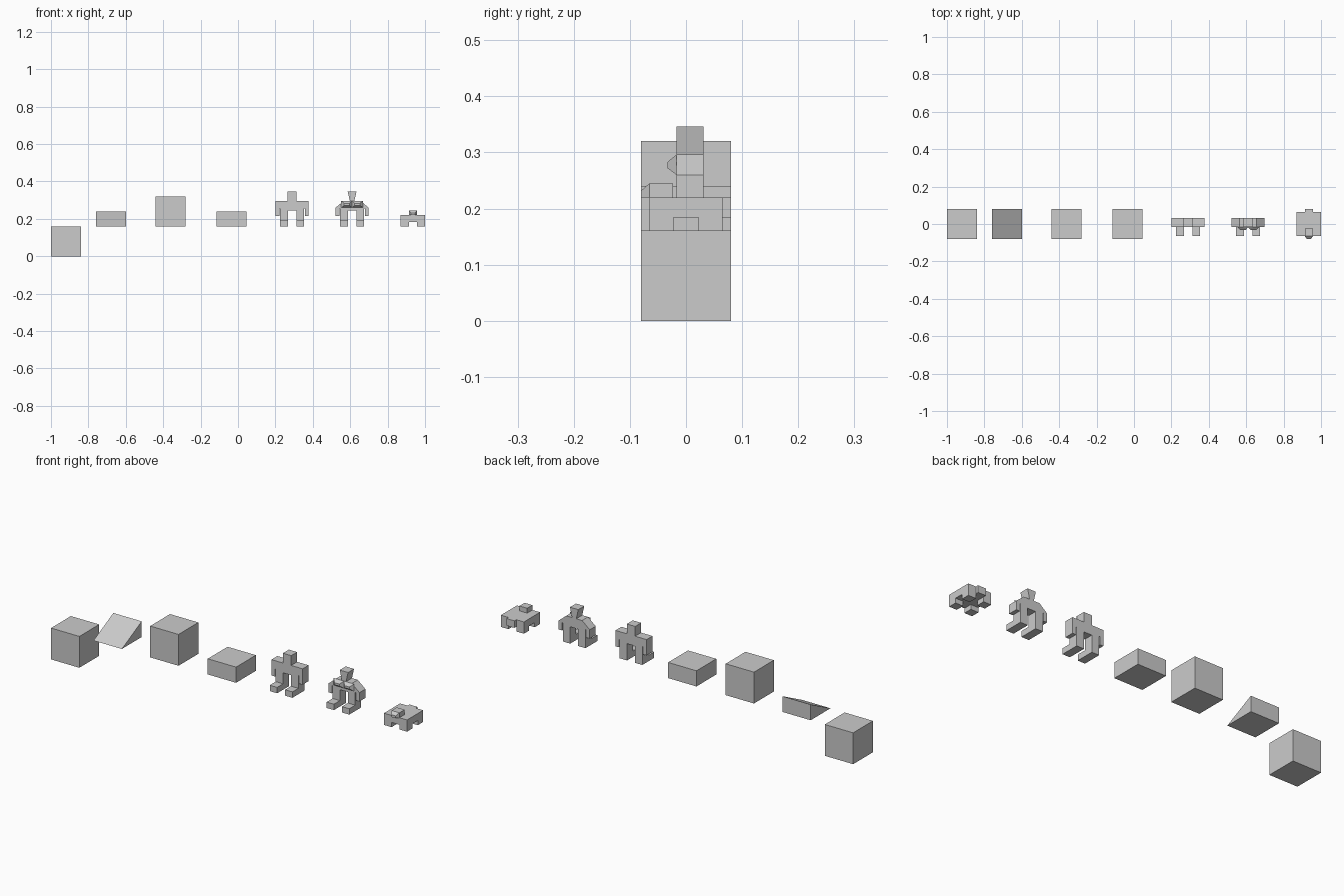
import bpy, bmesh

if "Cube" in bpy.data.objects:
    bpy.data.objects.remove(bpy.data.objects["Cube"])


def finish(name, bm):
    bmesh.ops.recalc_face_normals(bm, faces=bm.faces)
    me = bpy.data.meshes.new(name)
    bm.to_mesh(me)
    bm.free()
    ob = bpy.data.objects.new(name, me)
    bpy.context.collection.objects.link(ob)
    return ob


def loft(name, a, b):
    """Solid between two matching outlines of 3D points."""
    bm = bmesh.new()
    va = [bm.verts.new(p) for p in a]
    vb = [bm.verts.new(p) for p in b]
    n = len(a)
    bm.faces.new(va)
    bm.faces.new(vb[::-1])
    for i in range(n):
        bm.faces.new((va[i], vb[i], vb[(i + 1) % n], va[(i + 1) % n]))
    return finish(name, bm)


def rect(x0, x1, z0, z1, y):
    return [(x0, y, z0), (x1, y, z0), (x1, y, z1), (x0, y, z1)]


def box(name, x0, x1, y0, y1, z0, z1):
    return loft(name, rect(x0, x1, z0, z1, y0), rect(x0, x1, z0, z1, y1))


def extrude(name, half, cx, y0, y1):
    """Mirror a half outline (x, z) about cx and extrude it along y."""
    pts = [(cx + x, z) for x, z in half] + [(cx - x, z) for x, z in reversed(half)]
    return loft(name, [(x, y0, z) for x, z in pts], [(x, y1, z) for x, z in pts])


# Terrain blocks
box("ground_cube", -1.0, -0.84, -0.08, 0.08, 0.0, 0.16)
box("raised_cube", -0.44, -0.28, -0.08, 0.08, 0.16, 0.32)
box("half_slab", -0.115, 0.045, -0.08, 0.08, 0.16, 0.24)

# Ramp rising towards the back
ramp = [(-0.08, 0.16), (0.08, 0.16), (0.08, 0.24)]
loft("ramp", [(-0.76, y, z) for y, z in ramp], [(-0.60, y, z) for y, z in ramp])

BACK, FRONT = 0.031, -0.017


def figure(name, cx, shoulder, head_base):
    # Torso, arms and legs in one silhouette
    half = [(0.0225, 0.246), (0.0225, 0.16), (0.064, 0.16), (0.064, 0.255),
            (0.068, 0.255), (0.068, 0.215), (0.088, 0.215)] + shoulder
    extrude(name + "_body", half, cx, FRONT, BACK)
    extrude(name + "_head", [(head_base, 0.296), (0.0235, 0.346)], cx, FRONT, BACK)
    for side, s in (("left", -1), ("right", 1)):
        xs = sorted((cx + s * 0.0225, cx + s * 0.064))
        box(f"{name}_{side}_foot", *xs, -0.065, FRONT, 0.16, 0.19)


# Plain and armoured figures
figure("plain_figure", 0.289, [(0.088, 0.296)], 0.0235)
cx = 0.61
figure("armoured_figure", cx, [(0.088, 0.26), (0.045, 0.296)], 0.012)
for side, s in (("left", -1), ("right", 1)):
    outer = sorted((cx, cx + s * 0.058))
    inner = sorted((cx + s * 0.014, cx + s * 0.042))
    loft(f"{side}_chest_plate", rect(*outer, 0.26, 0.296, FRONT),
         rect(*inner, 0.272, 0.283, -0.033))

# Four-legged creature
cx = 0.935
box("creature_body", cx - 0.065, cx + 0.065, -0.065, 0.065, 0.184, 0.22)
for sx, side in ((-1, "left"), (1, "right")):
    for sy, end in ((-1, "front"), (1, "back")):
        xs = sorted((cx + sx * 0.022, cx + sx * 0.065))
        ys = sorted((sy * 0.022, sy * 0.065))
        box(f"creature_{end}_{side}_leg", *xs, *ys, 0.16, 0.184)
box("creature_head", cx - 0.022, cx + 0.022, -0.065, -0.023, 0.22, 0.245)
loft("creature_snout", rect(cx - 0.022, cx + 0.022, 0.22, 0.245, -0.065),
     rect(cx - 0.011, cx + 0.011, 0.22, 0.232, -0.08))
box("creature_tail", cx - 0.022, cx + 0.022, 0.065, 0.08, 0.184, 0.22)
